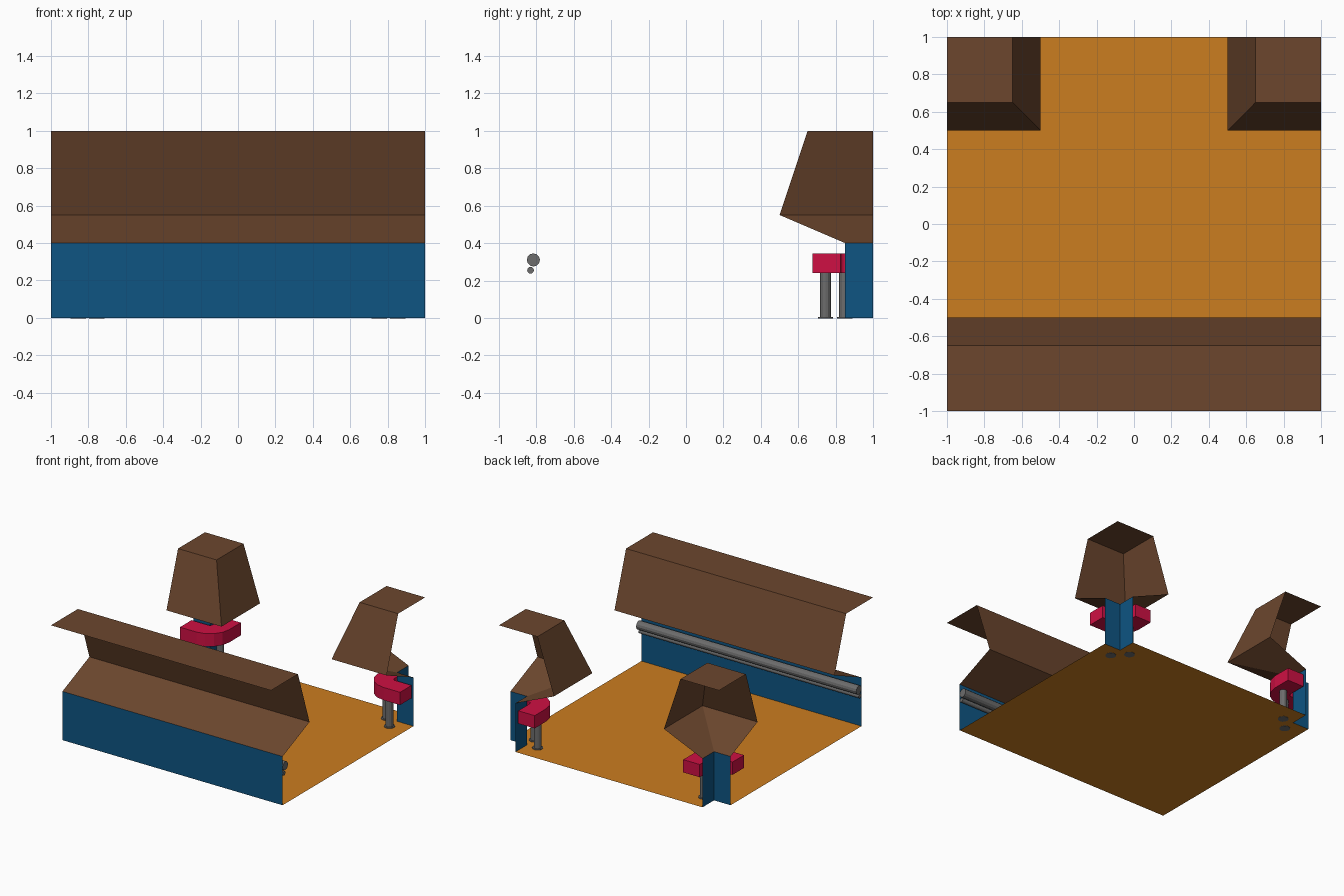
import bpy, bmesh, math
from mathutils import Matrix

if "Cube" in bpy.data.objects:
    bpy.data.objects.remove(bpy.data.objects["Cube"])


def mat(name, rgb):
    m = bpy.data.materials.new(name)
    m.diffuse_color = (*rgb, 1)
    m.use_nodes = True
    m.node_tree.nodes["Principled BSDF"].inputs["Base Color"].default_value = m.diffuse_color
    return m


ORANGE = mat("floor orange", (0.60, 0.205, 0.0145))
BROWN = mat("rock brown", (0.15, 0.062, 0.027))
BLUE = mat("wall blue", (0.0044, 0.090, 0.225))
RED = mat("bench red", (0.62, 0.005, 0.056))
GREY = mat("pipe grey", (0.15, 0.15, 0.15))

# wall section: distance from tile centre, height
PROFILE = [(0.85, 0), (0.85, 0.4), (0.5, 0.55), (0.65, 1.0)]


def finish(name, bm, mats):
    me = bpy.data.meshes.new(name)
    bm.to_mesh(me)
    bm.free()
    for m in mats:
        me.materials.append(m)
    ob = bpy.data.objects.new(name, me)
    bpy.context.collection.objects.link(ob)
    return ob


def face(bm, pts, index=0, flip=False):
    f = bm.faces.new([bm.verts.new(p) for p in (pts[::-1] if flip else pts)])
    f.material_index = index


def sheet_done(name, bm):
    bmesh.ops.remove_doubles(bm, verts=bm.verts, dist=0.0005)
    return finish(name, bm, [BLUE, BROWN])


def tube(bm, radius, length, matrix, sides=12):
    bmesh.ops.create_cone(bm, cap_ends=True, segments=sides, radius1=radius,
                          radius2=radius, depth=length, matrix=matrix)


# floor with notched back corners
bm = bmesh.new()
for x0, x1, y0, y1 in ((-1, -0.85, -0.85, 0.85), (-0.85, 0.85, -0.85, 0.85),
                       (0.85, 1, -0.85, 0.85), (-0.85, 0.85, 0.85, 1)):
    face(bm, [(x0, y0, 0), (x1, y0, 0), (x1, y1, 0), (x0, y1, 0)])
bmesh.ops.remove_doubles(bm, verts=bm.verts, dist=0.0005)
finish("floor", bm, [ORANGE])

# long front wall: open sheet with rock overhang
bm = bmesh.new()
section = PROFILE + [(1.0, 1.0)]
for (d0, z0), (d1, z1) in zip(section, section[1:]):
    face(bm, [(-1, -d0, z0), (-1, -d1, z1), (1, -d1, z1), (1, -d0, z0)],
         0 if z1 < 0.5 else 1)
sheet_done("front_wall", bm)

# two pipes running along the front wall
for name, y, z, r in (("large_wall_pipe", -0.815, 0.31, 0.035),
                      ("small_wall_pipe", -0.83, 0.255, 0.018)):
    bm = bmesh.new()
    tube(bm, r, 2, Matrix.Translation((0, y, z)) @ Matrix.Rotation(math.pi / 2, 4, 'Y'))
    finish(name, bm, [GREY])

for side, s in (("right", 1), ("left", -1)):
    # corner pillar: the wall section wrapped round the corner
    bm = bmesh.new()
    for (d0, z0), (d1, z1) in zip(PROFILE, PROFILE[1:]):
        i = 0 if z1 < 0.5 else 1
        face(bm, [(s, d0, z0), (s, d1, z1), (s * d1, d1, z1), (s * d0, d0, z0)], i, s < 0)
        face(bm, [(s * d0, d0, z0), (s * d1, d1, z1), (s * d1, 1, z1), (s * d0, 1, z0)], i, s < 0)
    face(bm, [(s * 0.65, 0.65, 1), (s, 0.65, 1), (s, 1, 1), (s * 0.65, 1, 1)], 1, s < 0)
    sheet_done(side + "_corner_wall", bm)

    # curved bench hugging the corner
    def path(r, n=4):
        arc = [(0.85 - r * math.sin(a), 0.85 - r * math.cos(a))
               for a in (k * math.pi / 2 / n for k in range(n + 1))]
        return [(1, 0.85 - r)] + arc + [(0.85 - r, 1)]
    bm = bmesh.new()
    rings = [[bm.verts.new((s * x, y, z)) for x, y in path(r)]
             for r, z in ((0.175, 0.24), (0.175, 0.345), (0.025, 0.345), (0.025, 0.24))]
    for a, b in zip(rings, rings[1:] + rings[:1]):
        for k in range(len(a) - 1):
            bm.faces.new((a[k], b[k], b[k + 1], a[k + 1]))
    for k in (0, -1):
        bm.faces.new([r[k] for r in rings])
    bmesh.ops.recalc_face_normals(bm, faces=bm.faces)
    finish(side + "_corner_bench", bm, [RED])

    # two upright pipes with floor flanges under the bench
    bm = bmesh.new()
    for x, y in ((0.855, 0.745), (0.755, 0.847)):
        tube(bm, 0.029, 0.24, Matrix.Translation((s * x, y, 0.12)))
        tube(bm, 0.041, 0.008, Matrix.Translation((s * x, y, 0.002)))
    finish(side + "_bench_pipes", bm, [GREY])
